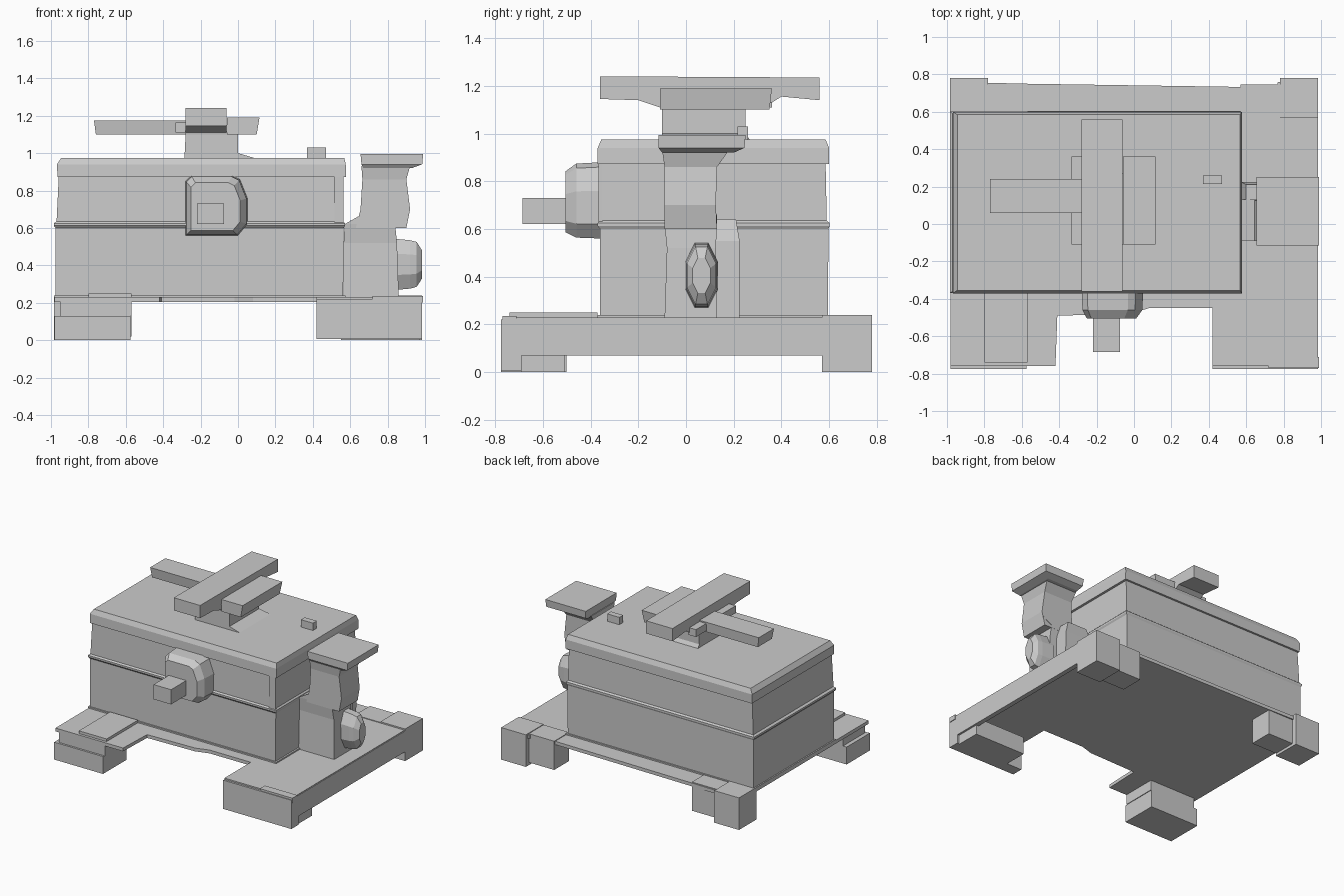
import bpy, bmesh, math


def finish(name, bm, bevel=0.0):
    bmesh.ops.recalc_face_normals(bm, faces=bm.faces)
    mesh = bpy.data.meshes.new(name)
    bm.to_mesh(mesh)
    bm.free()
    ob = bpy.data.objects.new(name, mesh)
    bpy.context.collection.objects.link(ob)
    if bevel:
        mod = ob.modifiers.new("Bevel", 'BEVEL')
        mod.width = bevel
        mod.segments = 1
    return ob


def loft(name, rings, bevel=0.0):
    """Join rings of points in order and cap both ends."""
    bm = bmesh.new()
    loops = [[bm.verts.new(p) for p in ring] for ring in rings]
    n = len(loops[0])
    for a, b in zip(loops, loops[1:]):
        for i in range(n):
            bm.faces.new((a[i], a[(i + 1) % n], b[(i + 1) % n], b[i]))
    bm.faces.new(loops[0])
    bm.faces.new(loops[-1])
    return finish(name, bm, bevel)


def rect(x0, x1, y0, y1, z):
    return [(x0, y0, z), (x1, y0, z), (x1, y1, z), (x0, y1, z)]


def stack(name, levels, bevel=0.0):
    return loft(name, [rect(*lv) for lv in levels], bevel)


def box(name, x0, x1, y0, y1, z0, z1, bevel=0.0):
    return stack(name, [(x0, x1, y0, y1, z0), (x0, x1, y0, y1, z1)], bevel)


def extrude_x(name, profile, x0, x1):
    return loft(name, [[(x, y, z) for y, z in profile] for x in (x0, x1)])


def extrude_z(name, outline, z0, z1):
    return loft(name, [[(x, y, z) for x, y in outline] for z in (z0, z1)])


# Base plate, notched between the front feet
extrude_z("base_plate", [(-.98, -.76), (-.42, -.76), (-.41, -.49), (-.02, -.48),
                         (.08, -.45), (.42, -.45), (.42, -.76), (.98, -.76),
                         (.98, .76), (.77, .76), (.76, .73), (-.58, .75), (-.98, .76)],
          .205, .23)

# Skirt along the right side
box("right_skirt", .95, .985, -.75, .75, .07, .225)

# Front feet
box("front_left_foot", -.98, -.575, -.775, -.50, 0, .13)
box("front_left_foot_upper", -.95, -.57, -.76, -.50, .13, .21)
box("front_left_foot_rib", -.80, -.57, -.74, -.37, .215, .25)
box("front_right_foot", .42, .985, -.775, -.69, .005, .22)
box("front_right_foot_inner", .55, .97, -.69, -.51, .0, .13)
box("front_right_foot_corner", .72, .99, -.77, -.71, .2, .235)

# Back feet: corner block and a set-back panel on each side
for side, label in ((-1, "left"), (1, "right")):
    xs = sorted((side * .985, side * .78))
    box("back_%s_foot" % label, *xs, .57, .78, 0, .24)
    xs = sorted((side * .78, side * .57))
    box("back_%s_foot_panel" % label, *xs, .57, .745, .02, .235)

# Main chest: lower body, middle ledge and slightly inset upper body
stack("chest_body", [(-.975, .562, -.36, .595, .22), (-.975, .565, -.36, .597, .60),
                     (-.985, .572, -.37, .602, .612), (-.985, .572, -.37, .602, .625),
                     (-.97, .562, -.36, .59, .635), (-.958, .56, -.355, .585, .88)])
stack("chest_foot_trim", [(-.985, .575, -.37, .605, .22), (-.985, .575, -.37, .605, .24)])
# Raised corner frame of the front upper panel
box("front_panel_post", .515, .565, -.366, -.35, .63, .88)

# Lid
stack("chest_lid", [(-.965, .578, -.372, .6, .872), (-.968, .576, -.37, .6, .94),
                    (-.945, .568, -.355, .585, .975)])
box("lid_stud", .37, .47, .215, .26, .97, 1.03)

# Front boss with a square peg
boss = [(-.28, .56), (0, .56), (.05, .62), (.05, .76), (.01, .86), (-.03, .88),
        (-.25, .88), (-.28, .85)]
cx, cz = -.14, .69
loft("front_boss", [[(cx + (x - cx) * s, y, cz + (z - cz) * s) for x, z in boss]
                    for y, s in ((-.35, 1), (-.46, .97), (-.505, .8))])
stackp = [(-.22, .62), (-.075, .62), (-.075, .73), (-.22, .73)]
loft("front_peg", [[(x, y, z) for x, z in stackp] for y in (-.49, -.685)])

# Pedestal on the lid
stack("lid_pedestal", [(-.285, .10, -.10, .27, .97), (-.285, .0, -.10, .25, 1.0),
                       (-.28, .0, -.10, .25, 1.10), (-.28, .0, -.11, .27, 1.15)])

# Crossed bars on top
extrude_x("top_long_bar", [(-.36, 1.145), (-.20, 1.14), (-.11, 1.11), (.36, 1.13),
                           (.40, 1.155), (.56, 1.14), (.56, 1.235), (-.36, 1.24)],
          -.28, -.062)
stack("top_cross_block", [(-.06, .10, -.11, .35, 1.10), (-.06, .115, -.11, .36, 1.19)])
box("top_cross_block_back", -.335, -.27, -.11, .36, 1.11, 1.165)
stack("top_handle", [(-.76, -.27, .07, .235, 1.10), (-.77, -.27, .06, .24, 1.175)])

# Side column with its cap
stack("column_lower", [(.565, .86, -.09, .13, .22), (.565, .85, -.08, .125, .52),
                       (.57, .84, -.09, .13, .62), (.64, .91, -.09, .13, .66)])
stack("column_back_step", [(.57, .80, .12, .225, .22), (.57, .79, .12, .225, .55),
                           (.60, .76, .12, .21, .64)])
stack("column_upper", [(.63, .90, -.09, .13, .60), (.655, .92, -.09, .125, .70),
                       (.665, .90, -.09, .13, .86), (.66, .92, -.10, .18, .93)])
stack("column_cap", [(.67, .93, -.10, .20, .92), (.66, .985, -.115, .245, .94),
                     (.655, .99, -.115, .25, .995)])

# Rounded grip on the column's outer face
loft("column_grip", [[(x, .065 + r * math.cos(a) * .5, .405 + r * math.sin(a))
                      for a in [math.pi * (i + .5) / 4 for i in range(8)]]
                     for x, r in ((.82, .15), (.92, .14), (.955, .13), (.985, .08))])
